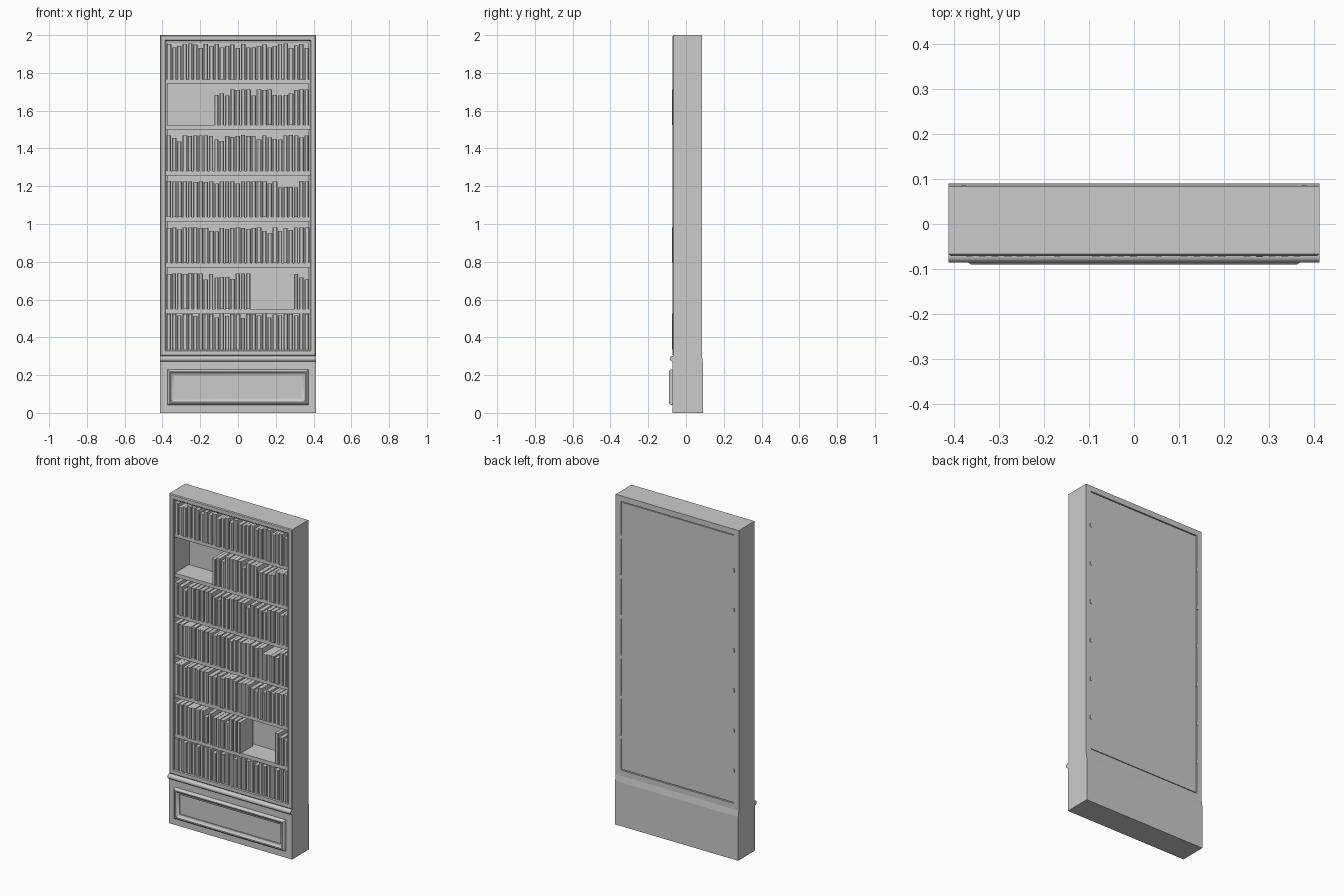
import bpy, bmesh, math, random

if "Cube" in bpy.data.objects:
    bpy.data.objects.remove(bpy.data.objects["Cube"])

random.seed(4)
W = 0.413            # half width of the cabinet
INNER = 0.379        # half width of the opening


def finish(name, bm, smooth=False):
    bmesh.ops.recalc_face_normals(bm, faces=bm.faces)
    me = bpy.data.meshes.new(name)
    bm.to_mesh(me)
    bm.free()
    ob = bpy.data.objects.new(name, me)
    bpy.context.collection.objects.link(ob)
    if smooth:
        bpy.context.view_layer.objects.active = ob
        ob.select_set(True)
        bpy.ops.object.shade_smooth_by_angle(angle=math.radians(35))
        ob.select_set(False)
    return ob


def loft(bm, loops, closed=False):
    """Bridge equal-length vertex loops; cap the ends unless closed."""
    vs = [[bm.verts.new(p) for p in lp] for lp in loops]
    n = len(vs[0])
    for i in range(len(vs) if closed else len(vs) - 1):
        a, b = vs[i], vs[(i + 1) % len(vs)]
        for j in range(n):
            bm.faces.new((a[j], a[(j + 1) % n], b[(j + 1) % n], b[j]))
    if not closed:
        bm.faces.new(vs[0])
        bm.faces.new(vs[-1])


def box(bm, x0, x1, y0, y1, z0, z1):
    loft(bm, [[(x0, y0, z), (x1, y0, z), (x1, y1, z), (x0, y1, z)] for z in (z0, z1)])


def ring(name, hw, z0, z1, profile, smooth=False):
    """Mitred rectangular frame; profile is (inset, y) points."""
    bm = bmesh.new()
    loft(bm, [[(-hw + d, y, z0 + d), (hw - d, y, z0 + d),
               (hw - d, y, z1 - d), (-hw + d, y, z1 - d)] for d, y in profile], closed=True)
    return finish(name, bm, smooth)


def rail(name, hw, profile, smooth=False):
    """(y, z) profile extruded across the width."""
    bm = bmesh.new()
    loft(bm, [[(x, y, z) for y, z in profile] for x in (-hw, hw)])
    return finish(name, bm, smooth)


# Cabinet carcase with moulded front edge
ring("case_frame", W, 0.302, 2.0,
     [(0, 0.084), (0, -0.067), (0.005, -0.071), (0.026, -0.071),
      (0.030, -0.066), (0.034, -0.066), (0.034, 0.084)])

# Back panel, set slightly into the frame
bm = bmesh.new()
box(bm, -INNER + 0.003, INNER - 0.003, 0.072, 0.082, 0.341, 1.961)
finish("back_panel", bm)

# Plinth and the bead above it
rail("plinth", W, [(-0.071, 0), (0.090, 0), (0.090, 0.265), (0.084, 0.302), (-0.071, 0.302)])
rail("plinth_bead", W,
     [(-0.066, 0.272)] + [(-0.072 - 0.014 * math.sin(math.pi * i / 8),
                           0.287 - 0.015 * math.cos(math.pi * i / 8)) for i in range(9)]
     + [(-0.066, 0.302)], True)

# Raised moulding on the plinth front
ring("plinth_moulding", 0.373, 0.042, 0.230,
     [(0, -0.066), (0, -0.079), (0.004, -0.086), (0.010, -0.090), (0.016, -0.089),
      (0.021, -0.084), (0.028, -0.080), (0.034, -0.078), (0.034, -0.066)], True)

# Shelves, plus their small end tabs showing at the back
shelf_tops = [1.765, 1.523, 1.280, 1.037, 0.793, 0.550]
bm = bmesh.new()
for z in shelf_tops:
    box(bm, -INNER, INNER, -0.064, 0.073, z - 0.023, z)
finish("shelves", bm)
bm = bmesh.new()
for z in shelf_tops:
    for s in (-1, 1):
        x = s * INNER
        box(bm, x - 0.005, x + 0.005, 0.075, 0.086, z - 0.025, z - 0.003)
finish("shelf_tabs", bm)

# Books: one digit per book gives its height in hundredths above 0.10, dot is a gap
rows = ["978999798978979778978997897",
        ".........6769999699966679997"[:27],
        "986999999769899997987799989",
        "999999999899989999989666699",
        "998999997798999899769798999",
        "9999999697776999.......0976"[:27].replace("0", "."),
        "998998999798997998979899899"]
PITCH = 2 * INNER / 27
bm = bmesh.new()
for z, row in zip(shelf_tops + [0.336], rows):
    for i, c in enumerate(row):
        if c == ".":
            continue
        h = 0.10 + int(c) * 0.01 - random.uniform(0, 0.004)
        x0 = -INNER + i * PITCH + 0.001
        x1 = x0 + PITCH - random.uniform(0.002, 0.006)
        f = -0.066 - random.uniform(0, 0.007)        # spine position
        e = (x1 - x0) * 0.22
        outline = [(x0, 0.05), (x0, f + 0.004), (x0 + e, f), (x1 - e, f), (x1, f + 0.004), (x1, 0.05)]
        loft(bm, [[(x, y, zz) for x, y in outline] for zz in (z, z + h)])
finish("books", bm)
